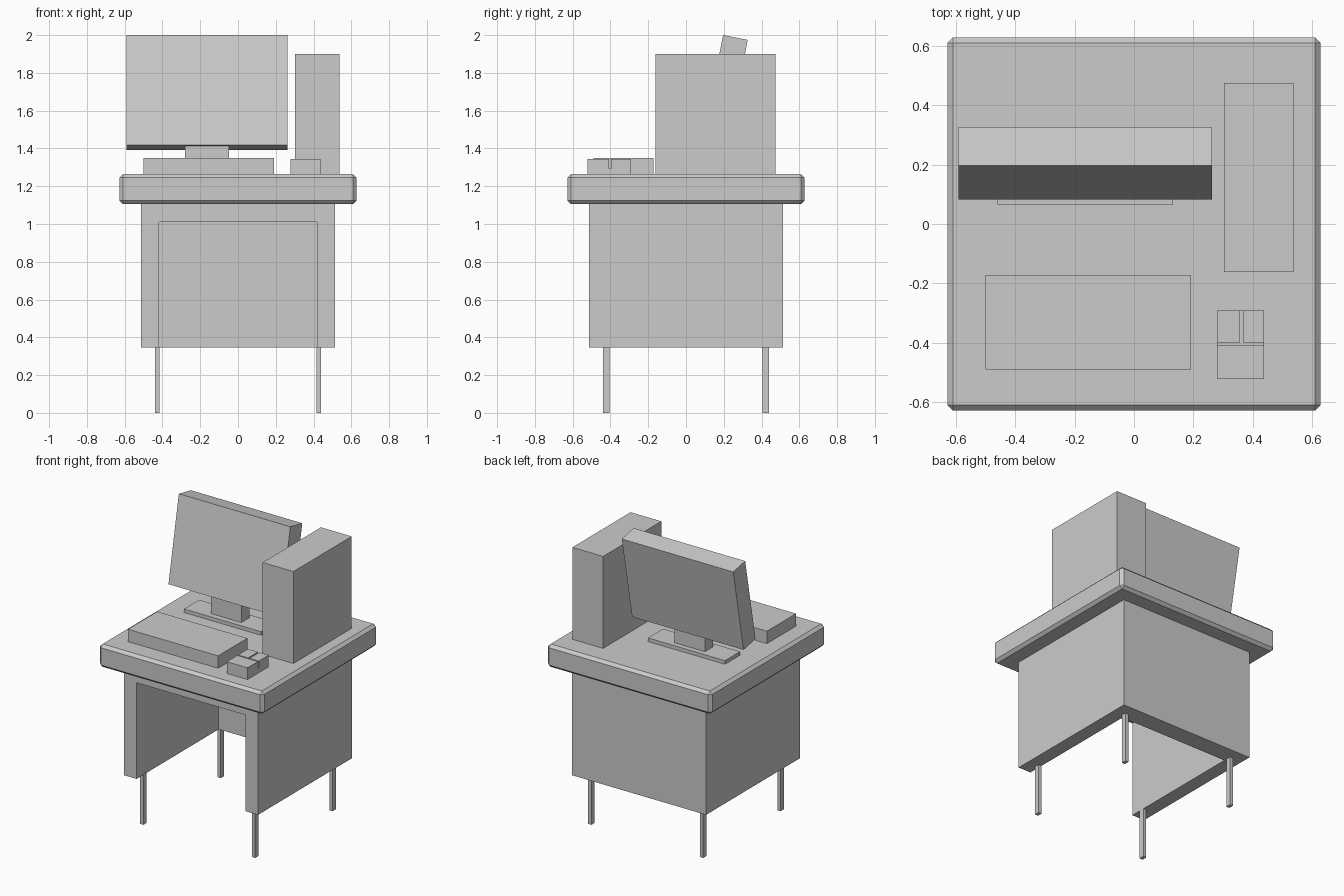
import bpy, bmesh, math
from mathutils import Matrix, Vector

if "Cube" in bpy.data.objects:
    bpy.data.objects.remove(bpy.data.objects["Cube"])


def box(name, x, y, z):
    """Box object from (min, max) ranges, origin at its centre."""
    size = [r[1] - r[0] for r in (x, y, z)]
    bm = bmesh.new()
    bmesh.ops.create_cube(bm, size=1, matrix=Matrix.Diagonal((*size, 1)))
    mesh = bpy.data.meshes.new(name)
    bm.to_mesh(mesh)
    bm.free()
    obj = bpy.data.objects.new(name, mesh)
    obj.location = [(r[0] + r[1]) / 2 for r in (x, y, z)]
    bpy.context.collection.objects.link(obj)
    return obj


def cut(obj, name, x, y, z):
    """Subtract a hidden box from obj."""
    cutter = box(name, x, y, z)
    cutter.hide_render = True
    cutter.hide_viewport = True
    cutter.display_type = 'WIRE'
    mod = obj.modifiers.new(name, 'BOOLEAN')
    mod.operation = 'DIFFERENCE'
    mod.solver = 'EXACT'
    mod.object = cutter


DESK = 1.264  # height of the desk surface

# Desk top with chamfered edges
top = box("desk_top", (-0.628, 0.628), (-0.628, 0.628), (1.106, DESK))
bevel = top.modifiers.new("chamfer", 'BEVEL')
bevel.width = 0.019
bevel.segments = 1

# Desk body with a knee space open to the front and below
body = box("desk_body", (-0.513, 0.513), (-0.513, 0.513), (0.345, 1.106))
cut(body, "knee_space_cutter", (-0.417, 0.417), (-0.7, 0.385), (0.2, 1.01))

# Four thin legs
for side, sx in (("left", -1), ("right", 1)):
    for end, sy in (("front", -1), ("back", 1)):
        cx, cy = sx * 0.428, sy * 0.423
        box(f"{end}_{side}_leg", (cx - 0.012, cx + 0.012),
            (cy - 0.0175, cy + 0.0175), (0, 0.35))

# Computer tower and keyboard
box("computer_tower", (0.302, 0.537), (-0.161, 0.475), (DESK, 1.90))
box("keyboard", (-0.499, 0.191), (-0.49, -0.171), (DESK, 1.35))

# Mouse with grooves around its two buttons
mouse = box("mouse", (0.279, 0.438), (-0.521, -0.291), (DESK, 1.345))
cut(mouse, "cross_groove_cutter", (0.2, 0.5), (-0.407, -0.398), (1.295, 1.4))
cut(mouse, "button_groove_cutter", (0.356, 0.366), (-0.402, -0.2), (1.295, 1.4))

# Monitor stand
box("monitor_foot", (-0.459, 0.131), (0.065, 0.23), (DESK, 1.289))
box("monitor_neck", (-0.28, -0.048), (0.105, 0.193), (1.28, 1.435))

# Monitor tilted back, placed by the top edge of its screen
tilt, thick, height = math.radians(-11), 0.133, 0.593
monitor = box("monitor", (-0.59, 0.263), (0, thick), (0, height))
turn = Matrix.Rotation(tilt, 3, 'X')
monitor.rotation_euler.x = tilt
monitor.location = Vector((-0.1635, 0.196, 2.0)) - turn @ Vector((0, -thick / 2, height / 2))
